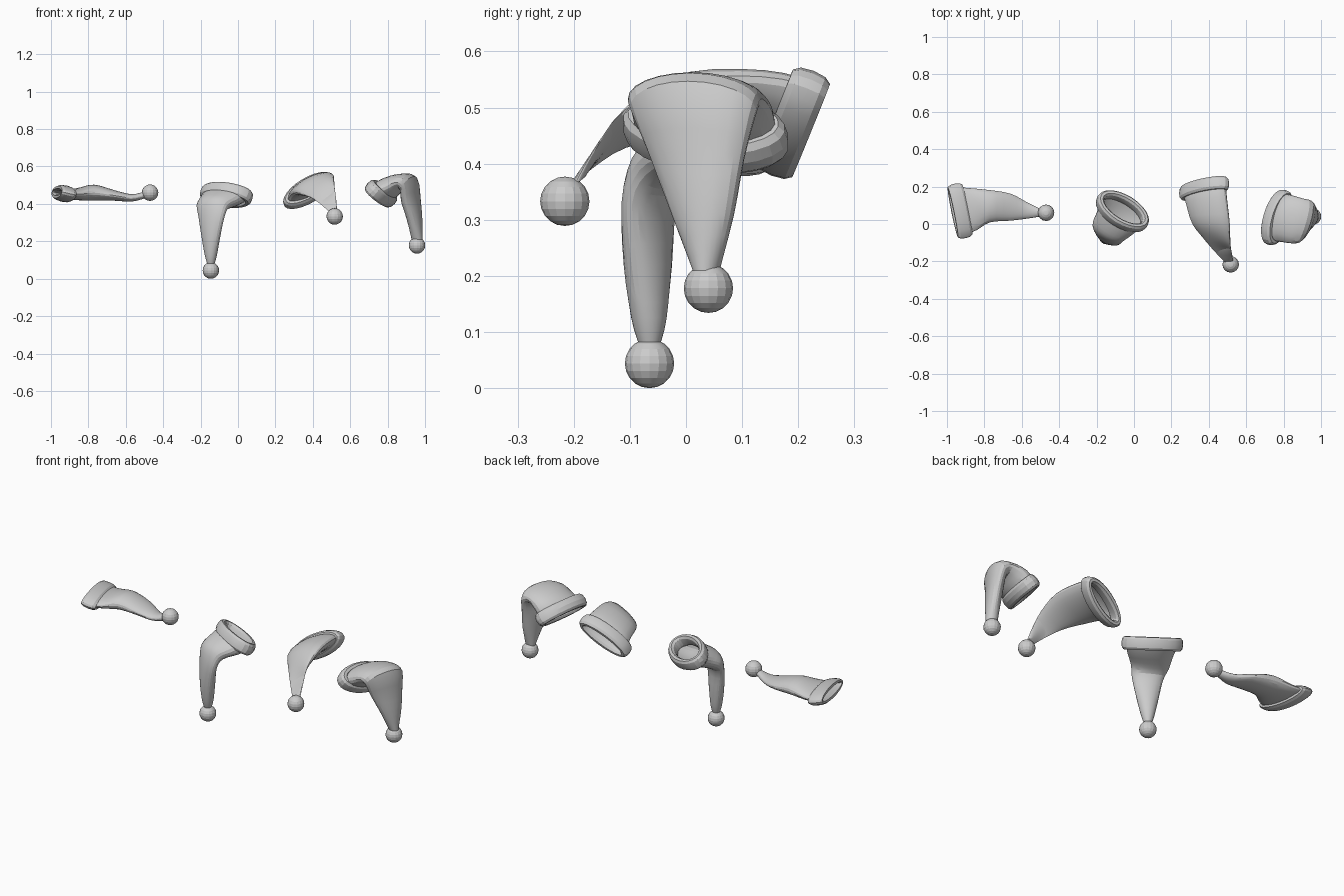
import bpy, bmesh
from math import cos, sin, pi
from mathutils import Vector as V

if "Cube" in bpy.data.objects:
    bpy.data.objects.remove(bpy.data.objects["Cube"])

SEG = 24


def finish(bm, name):
    bmesh.ops.recalc_face_normals(bm, faces=bm.faces)
    me = bpy.data.meshes.new(name)
    bm.to_mesh(me)
    bm.free()
    ob = bpy.data.objects.new(name, me)
    bpy.context.collection.objects.link(ob)
    bpy.context.view_layer.objects.active = ob
    ob.select_set(True)
    bpy.ops.object.shade_smooth_by_angle(angle=0.3)
    ob.select_set(False)
    return ob


def bridge(bm, r1, r2):
    n = len(r1)
    for i in range(n):
        j = (i + 1) % n
        bm.faces.new((r1[i], r1[j], r2[j], r2[i]))


def catmull(p0, p1, p2, p3, t):
    return 0.5 * (2 * p1 + (p2 - p0) * t + (2 * p0 - 5 * p1 + 4 * p2 - p3) * t * t
                  + (3 * p1 - p0 - 3 * p2 + p3) * t ** 3)


def cloth(name, stations, steps=3):
    """Tapering tube through (centre, half width, half depth) stations, open at the mouth."""
    st = [[V(p) for p in s] for s in stations]
    rows = []
    for i in range(len(st) - 1):
        q = [st[max(i - 1, 0)], st[i], st[i + 1], st[min(i + 2, len(st) - 1)]]
        for k in range(steps):
            rows.append([catmull(*[s[c] for s in q], k / steps) for c in range(3)])
    rows.append(st[-1])
    bm = bmesh.new()
    rings = [[bm.verts.new(c + a * cos(2 * pi * i / SEG) + b * sin(2 * pi * i / SEG))
              for i in range(SEG)] for c, a, b in rows]
    for r1, r2 in zip(rings, rings[1:]):
        bridge(bm, r1, r2)
    bm.faces.new(rings[-1])
    finish(bm, name)


def cuff(name, c, u, v, radial, axial):
    """Rolled band around an elliptical opening."""
    c, u, v = V(c), V(u), V(v)
    n = u.cross(v).normalized()
    bm = bmesh.new()
    rings = []
    for i in range(SEG):
        t = 2 * pi * i / SEG
        out = u.normalized() * cos(t) + v.normalized() * sin(t)
        base = c + u * cos(t) + v * sin(t)
        ring = []
        for k in range(10):
            s = 2 * pi * k / 10
            x, y = cos(s), sin(s)
            x = abs(x) ** 0.85 * (1 if x > 0 else -1)
            y = abs(y) ** 0.85 * (1 if y > 0 else -1)
            ring.append(bm.verts.new(base + out * radial * x + n * axial * y))
        rings.append(ring)
    for i in range(SEG):
        bridge(bm, rings[i], rings[(i + 1) % SEG])
    finish(bm, name)


def pompom(name, c, r=0.044):
    bm = bmesh.new()
    bmesh.ops.create_uvsphere(bm, u_segments=16, v_segments=10, radius=r)
    bmesh.ops.translate(bm, verts=bm.verts, vec=V(c))
    finish(bm, name)


def hat(tag, mouth, radial, axial, body, ball):
    cuff(tag + "_cuff", *mouth, radial, axial)
    cloth(tag + "_body", [mouth] + body)
    pompom(tag + "_pompom", ball)


# hat lying flat
hat("flat_hat", ((-.93, .07, .455), (-.026, .128, 0), (.006, 0, .026)), .018, .042, [
    ((-.86, .08, .452), (-.02, .112, 0), (0, 0, .032)),
    ((-.77, .095, .46), (0, .086, 0), (0, 0, .043)),
    ((-.66, .09, .445), (0, .072, 0), (0, 0, .028)),
    ((-.57, .072, .432), (0, .043, 0), (0, 0, .02)),
    ((-.50, .06, .447), (0, .02, 0), (0, 0, .018))], (-.47, .06, .46))

# hat hanging straight down, opening upward
hat("hanging_hat", ((-.062, .068, .448), (.115, -.072, -.005), (.035, .053, -.038)), .02, .034, [
    ((-.095, .015, .42), (.1, -.058, -.005), (.03, .053, -.037)),
    ((-.135, -.038, .388), (.085, -.045, 0), (.015, .038, -.03)),
    ((-.142, -.065, .33), (.067, -.04, 0), (.018, .03, -.005)),
    ((-.145, -.068, .22), (.046, -.029, 0), (.019, .032, 0)),
    ((-.145, -.066, .125), (.028, -.018, 0), (.016, .026, 0)),
    ((-.145, -.065, .08), (.017, -.01, 0), (.01, .017, 0))], (-.145, -.065, .044))

# hat curving forward, opening to the back
hat("curved_hat", ((.375, .19, .472), (.112, .028, .068), (-.026, .014, .036)), .02, .037, [
    ((.388, .12, .5), (.108, .015, .055), (-.022, .015, .038)),
    ((.412, 0, .505), (.1, 0, .045), (-.015, .01, .038)),
    ((.45, -.1, .47), (.066, -.01, .025), (0, .02, .034)),
    ((.485, -.16, .413), (.04, -.005, .01), (0, .024, .027)),
    ((.51, -.2, .36), (.02, 0, 0), (0, .02, .016))], (.517, -.216, .333))

# hat folded over at the crown
hat("folded_hat", ((.765, .035, .455), (.038, .126, -.013), (.042, -.012, -.041)), .022, .036, [
    ((.81, .03, .488), (.03, .125, 0), (.04, -.01, -.045)),
    ((.87, .017, .515), (.03, .12, 0), (.012, 0, -.045)),
    ((.913, .013, .497), (.035, .112, 0), (-.03, .01, -.05)),
    ((.926, .02, .41), (.035, .083, 0), (-.038, .014, -.008)),
    ((.945, .03, .31), (.023, .054, 0), (-.034, .014, 0)),
    ((.957, .036, .21), (.008, .022, 0), (-.028, .01, 0))], (.957, .04, .178))
